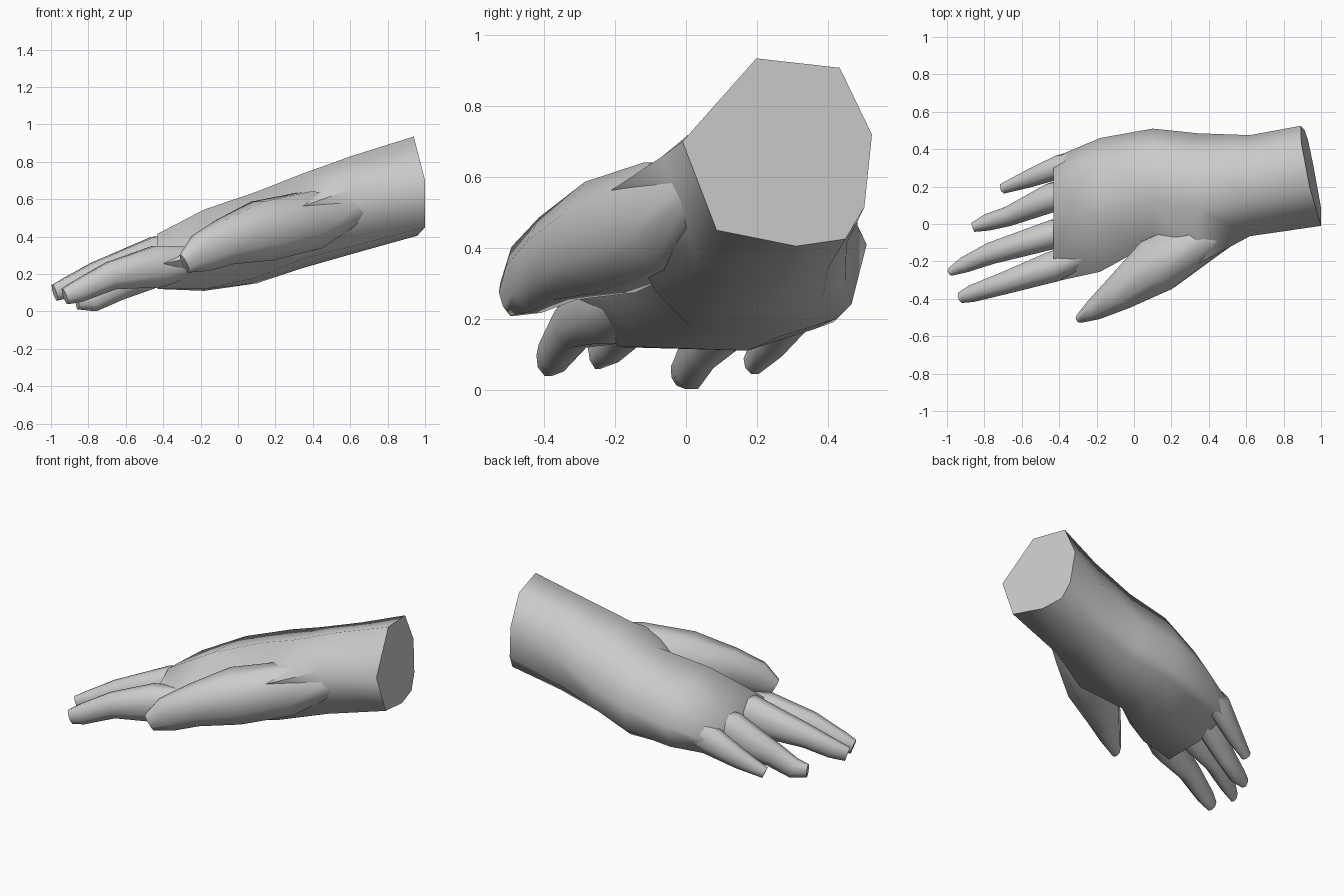
import bpy, bmesh, math
from mathutils import Vector


def loft(name, rings, cap_start=True, cap_end=True, angle=66):
    bm = bmesh.new()
    loops = [[bm.verts.new(p) for p in r] for r in rings]
    for a, b in zip(loops, loops[1:]):
        n = len(a)
        for i in range(n):
            bm.faces.new((a[i], a[(i + 1) % n], b[(i + 1) % n], b[i]))
    if cap_start:
        bm.faces.new(loops[0][::-1])
    if cap_end:
        bm.faces.new(loops[-1])
    bmesh.ops.recalc_face_normals(bm, faces=bm.faces)
    me = bpy.data.meshes.new(name)
    bm.to_mesh(me)
    bm.free()
    ob = bpy.data.objects.new(name, me)
    bpy.context.collection.objects.link(ob)
    bpy.context.view_layer.objects.active = ob
    ob.select_set(True)
    bpy.ops.object.shade_smooth_by_angle(angle=math.radians(angle))
    ob.select_set(False)
    return ob


def hand_ring(x, y0, y1, zb, zt, zl, zr, b1, b3, f1, flow):
    # eight-sided section: thumb side, back of hand, little-finger side, palm
    w = y1 - y0
    low = zb + (zr - zb) * 0.35
    pts = [(0, zl), (f1, zt), (0.83, zt - 0.05 * (zt - zb)), (1, zr),
           (flow, low), (0.86, zb + b1), (0.6, zb), (0.18, zb + b3)]
    return [Vector((x, y0 + f * w, z)) for f, z in pts]


def tube(name, path, sides=8):
    # finger: oval sections square to the path, open where it enters the hand
    pts = [Vector(p[:3]) for p in path]
    rings = []
    for i, (c, p) in enumerate(zip(pts, path)):
        d = (pts[min(i + 1, len(pts) - 1)] - pts[max(i - 1, 0)]).normalized()
        side = d.cross(Vector((0, 0, 1))).normalized()
        up = side.cross(d)
        ang = [2 * math.pi * (k + 0.5) / sides for k in range(sides)]
        rings.append([c + side * p[3] * 1.05 * math.cos(a) + up * p[4] * 1.05 * math.sin(a)
                      for a in ang])
    return loft(name, rings, cap_start=False)


# wrist and palm, with the cut wrist end slanted
rings = [hand_ring(*s) for s in [
    (1.00, -0.01, 0.525, 0.405, 0.935, 0.70, 0.72, 0.02, 0.045, 0.39, 0.96),
    (0.62, -0.065, 0.475, 0.31, 0.835, 0.66, 0.60, 0.03, 0.04, 0.39, 0.96),
    (0.34, -0.215, 0.485, 0.23, 0.735, 0.56, 0.46, 0.03, 0.05, 0.42, 0.95),
    (0.10, -0.10, 0.510, 0.15, 0.640, 0.45, 0.41, 0.05, 0.03, 0.36, 0.93),
    (-0.18, -0.255, 0.46, 0.11, 0.545, 0.30, 0.34, 0.06, 0.01, 0.36, 0.94),
    (-0.43, -0.31, 0.355, 0.12, 0.415, 0.25, 0.26, 0.05, 0.0, 0.32, 0.96)]]
for v in rings[0]:
    v.x = min(1.0, 1.0 - 0.2 * (v.y - 0.09) - 0.08 * (v.z - 0.45))
loft("palm_and_wrist", rings)

# fingers: x, y, z, half width, half height
tube("index_finger", [(-0.20, -0.13, 0.28, 0.06, 0.07), (-0.43, -0.227, 0.24, 0.085, 0.115),
                      (-0.68, -0.312, 0.19, 0.062, 0.077), (-0.86, -0.37, 0.105, 0.047, 0.06),
                      (-0.925, -0.393, 0.08, 0.03, 0.045)])
tube("middle_finger", [(-0.18, 0.02, 0.34, 0.06, 0.09), (-0.43, -0.055, 0.285, 0.08, 0.12),
                       (-0.76, -0.155, 0.195, 0.06, 0.07), (-0.90, -0.215, 0.13, 0.044, 0.058),
                       (-0.98, -0.255, 0.10, 0.022, 0.045)])
tube("ring_finger", [(-0.18, 0.22, 0.33, 0.06, 0.08), (-0.43, 0.145, 0.255, 0.08, 0.12),
                     (-0.66, 0.045, 0.125, 0.054, 0.075), (-0.78, 0.01, 0.058, 0.046, 0.062),
                     (-0.86, -0.018, 0.05, 0.026, 0.04)])
tube("little_finger", [(-0.14, 0.37, 0.33, 0.04, 0.06), (-0.39, 0.308, 0.25, 0.065, 0.09),
                       (-0.56, 0.243, 0.145, 0.048, 0.06), (-0.70, 0.19, 0.075, 0.028, 0.035)])
tube("thumb", [(0.66, 0.04, 0.56, 0.05, 0.07), (0.40, -0.06, 0.49, 0.12, 0.16),
               (0.13, -0.215, 0.43, 0.155, 0.165), (-0.07, -0.362, 0.37, 0.10, 0.125),
               (-0.20, -0.45, 0.31, 0.06, 0.105), (-0.285, -0.502, 0.255, 0.025, 0.055)])
